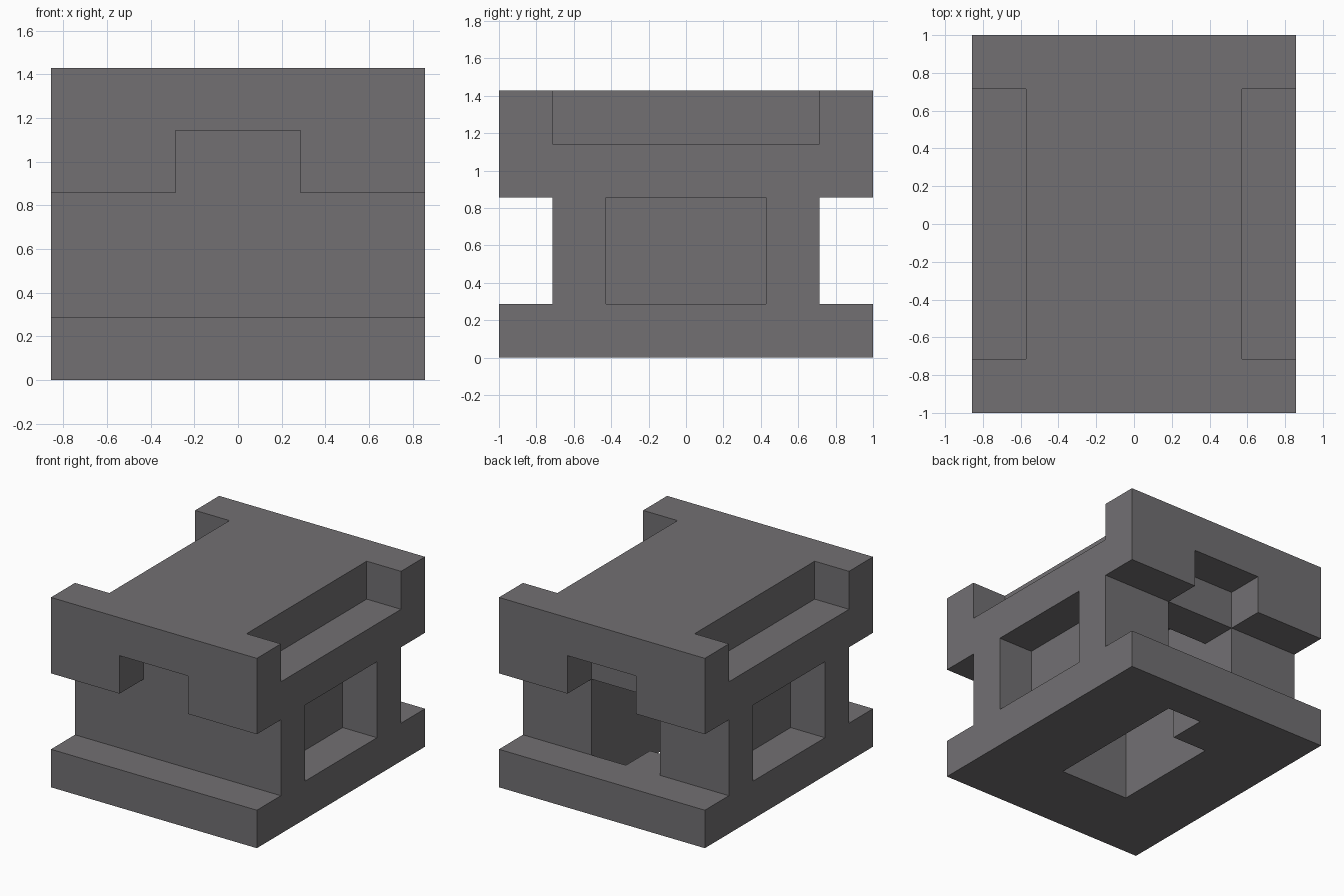
import bpy
import bmesh

cube = bpy.data.objects.get("Cube")
if cube:
    bpy.data.objects.remove(cube, do_unlink=True)

U = 1 / 7  # grid module of the block

grey = bpy.data.materials.new("warm_grey")
grey.use_nodes = True
colour = (0.168, 0.162, 0.171, 1)
grey.diffuse_color = colour
grey.node_tree.nodes["Principled BSDF"].inputs["Base Color"].default_value = colour


def box(name, x, y, z):
    """Box spanning the given (low, high) ranges, in modules."""
    bm = bmesh.new()
    bmesh.ops.create_cube(bm, size=1)
    for v in bm.verts:
        v.co = [U * (r[0] if c < 0 else r[1]) for c, r in zip(v.co, (x, y, z))]
    mesh = bpy.data.meshes.new(name)
    bm.to_mesh(mesh)
    bm.free()
    mesh.materials.append(grey)
    obj = bpy.data.objects.new(name, mesh)
    bpy.context.collection.objects.link(obj)
    return obj


def span(a, b, side):
    return tuple(sorted((a * side, b * side)))


block = box("notched_block", (-6, 6), (-7, 7), (0, 10))

cuts = []
for s in (-1, 1):
    # Full-width grooves at front and back, with a notch in each overhang
    cuts.append(("groove", (-7, 7), span(5, 8, s), (2, 6)))
    cuts.append(("overhang_notch", (-2, 2), span(5, 8, s), (5, 8)))
    # Ledges along the top edges and pockets in the sides
    cuts.append(("top_ledge", span(4, 7, s), (-5, 5), (8, 11)))
    cuts.append(("side_pocket", span(4, 7, s), (-3, 3), (2, 6)))
# Hollow core open below, back doorway and floor slot
cuts.append(("core", (-2, 2), (-3, 3), (-1, 8)))
cuts.append(("doorway", (-2, 2), (2, 6), (2, 6)))
cuts.append(("floor_slot", (0, 2), (2, 5), (-1, 4)))

for name, x, y, z in cuts:
    cutter = box(name + "_cutter", x, y, z)
    cutter.hide_render = True
    cutter.hide_set(True)
    mod = block.modifiers.new(name, 'BOOLEAN')
    mod.operation = 'DIFFERENCE'
    mod.solver = 'EXACT'
    mod.object = cutter

# Bake the cuts and remove the cutters
deps = bpy.context.evaluated_depsgraph_get()
result = bpy.data.meshes.new_from_object(block.evaluated_get(deps))
cutters = [m.object for m in block.modifiers]
block.modifiers.clear()
block.data = result
for c in cutters:
    bpy.data.objects.remove(c, do_unlink=True)
